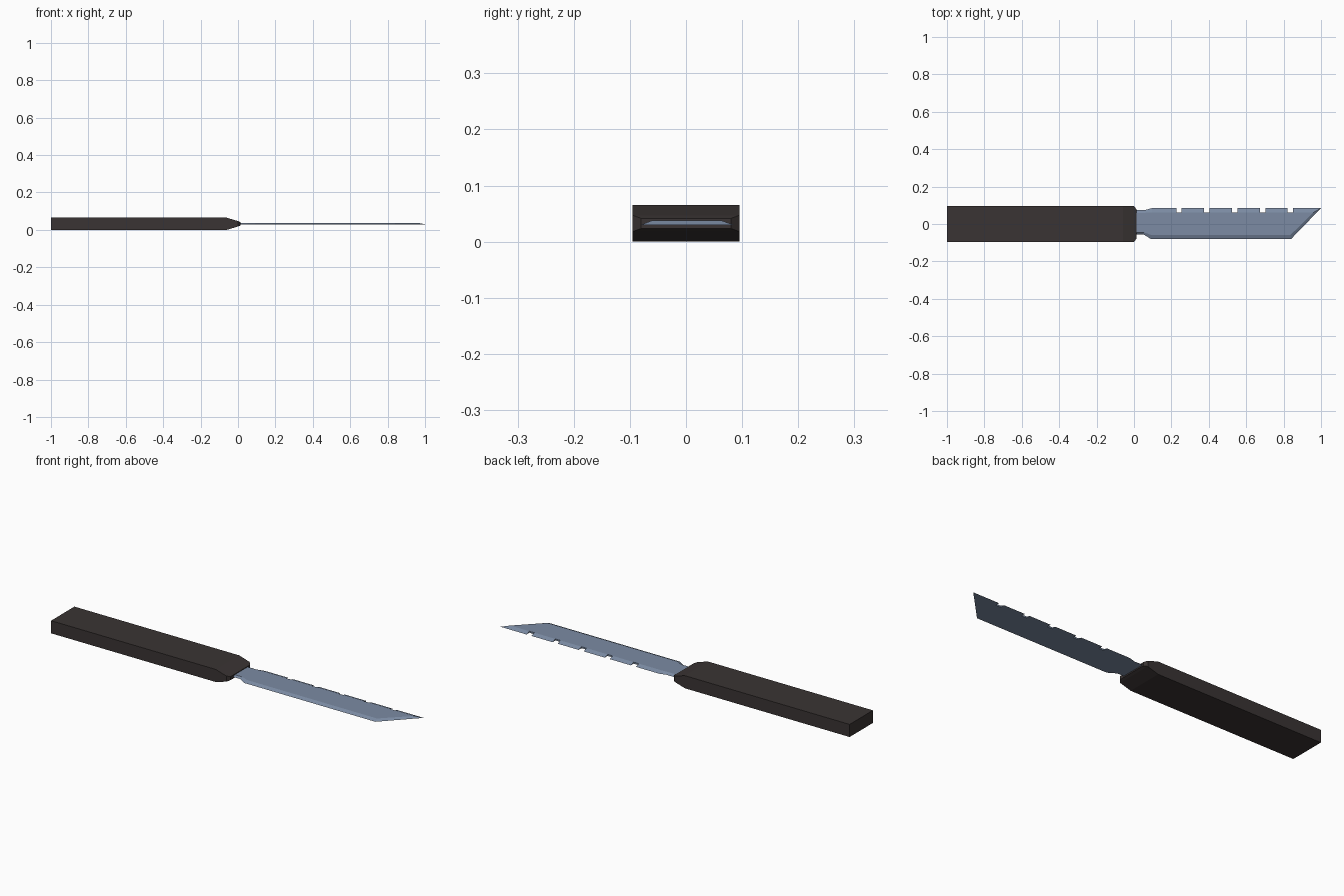
import bpy, bmesh

if "Cube" in bpy.data.objects:
    bpy.data.objects.remove(bpy.data.objects["Cube"])


def material(name, rgb):
    m = bpy.data.materials.new(name)
    m.diffuse_color = (*rgb, 1)
    m.use_nodes = True
    m.node_tree.nodes["Principled BSDF"].inputs["Base Color"].default_value = m.diffuse_color
    return m


def loft(name, rings, mat):
    """Bridge closed rings of equal length and cap both ends."""
    bm = bmesh.new()
    loops = [[bm.verts.new(p) for p in ring] for ring in rings]
    n = len(loops[0])
    for a, b in zip(loops, loops[1:]):
        for i in range(n):
            j = (i + 1) % n
            bm.faces.new((a[i], a[j], b[j], b[i]))
    bm.faces.new(loops[0][::-1])
    bm.faces.new(loops[-1])
    bmesh.ops.remove_doubles(bm, verts=bm.verts, dist=1e-5)
    bmesh.ops.recalc_face_normals(bm, faces=bm.faces)
    me = bpy.data.meshes.new(name)
    bm.to_mesh(me)
    bm.free()
    me.materials.append(mat)
    ob = bpy.data.objects.new(name, me)
    bpy.context.collection.objects.link(ob)


grip_dark = material("dark brown grip", (0.042, 0.034, 0.033))
steel = material("blue grey steel", (0.20, 0.26, 0.37))

# Handle: rectangular bar with a tapered, chamfered nose
MID = 0.0325


def section(x, w, h):
    return [(x, -w, MID - h), (x, w, MID - h), (x, w, MID + h), (x, -w, MID + h)]


loft("handle", [section(-1, 0.095, 0.0325), section(-0.06, 0.095, 0.0325),
                section(0.0, 0.095, 0.0145), section(0.013, 0.08, 0.009)], grip_dark)

# Blade: flat underside outline, smaller top outline, bevels between them
under = [(0, -0.055), (0.05, -0.055), (0.09, -0.08), (0.84, -0.08), (1, 0.085)]
upper = [(0, -0.045), (0.055, -0.045), (0.095, -0.06), (0.835, -0.06), (0.96, 0.062)]

# Square notches along the spine, from tip to handle
for k in reversed(range(5)):
    x0 = 0.226 + 0.149 * k
    x1 = x0 + 0.029
    under += [(x1, 0.085), (x1, 0.062), (x0, 0.062), (x0, 0.085)]
    upper += [(x1, 0.062), (x1, 0.062), (x0, 0.062), (x0, 0.062)]

under += [(0.095, 0.085), (0.06, 0.075), (0, 0.075)]
upper += [(0.095, 0.062), (0.06, 0.06), (0, 0.06)]

loft("blade", [[(x, y, 0.030) for x, y in under],
               [(x, y, 0.038) for x, y in upper]], steel)
